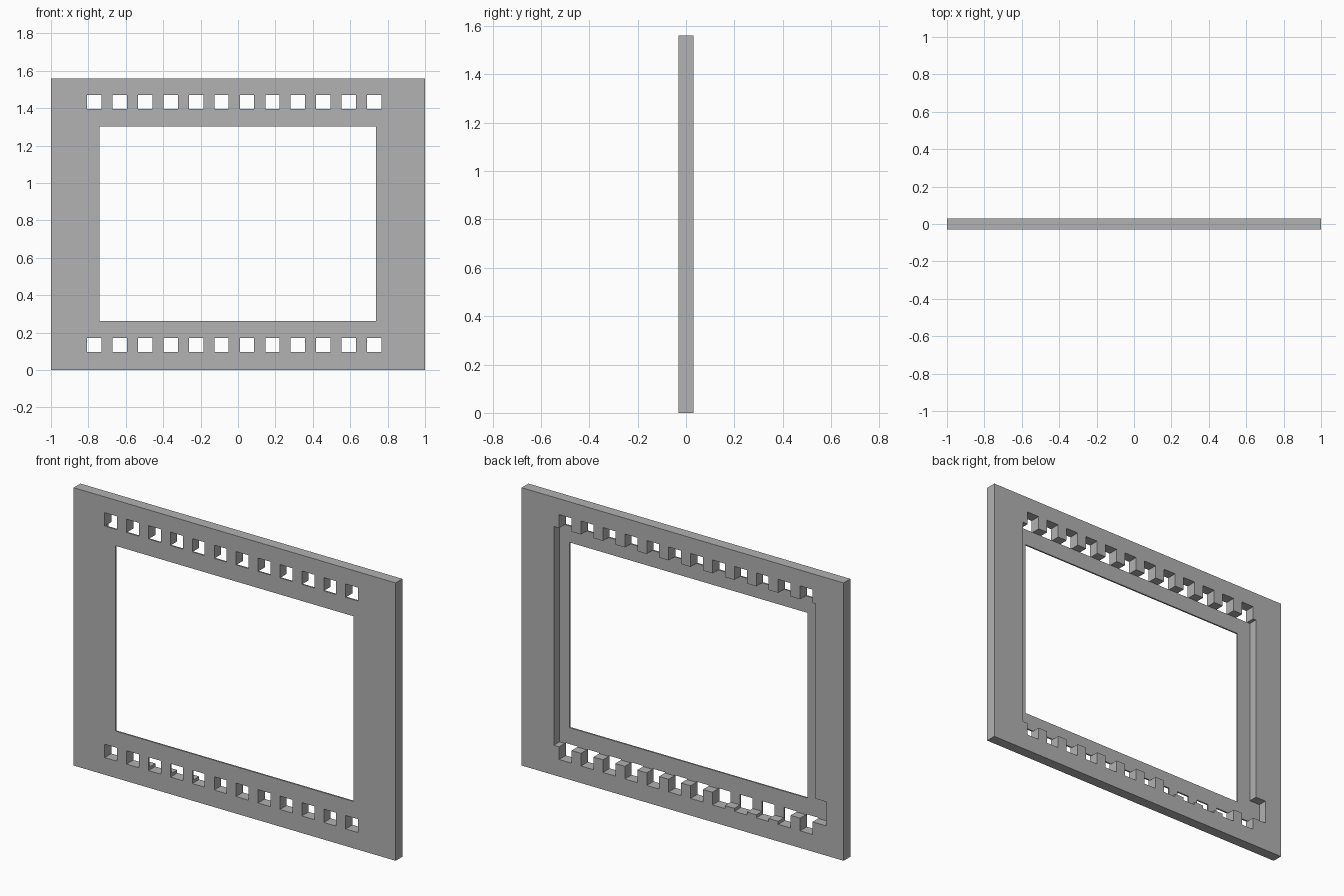
import bpy
import bmesh
import math

cube = bpy.data.objects.get("Cube")
if cube:
    bpy.data.objects.remove(cube, do_unlink=True)

HEIGHT = 1.56
LAYERS = [-0.03, -0.021, 0.03]          # front skin, then deep back body

# Rectangles are (x0, x1, z0, z1)
window = (-0.741, 0.739, 0.263, 1.303)
slots = []
for i in range(12):
    x = -0.807 + i * 0.1361
    for z in (0.096, 1.396):
        slots.append((x, x + 0.077, z, z + 0.075))

through_cuts = [window] + slots
pocket_cuts = [
    (-0.826, 0.80, 0.167, 1.396),       # main rear pocket
    (-0.892, -0.826, 0.167, 0.302),     # side notch of the pocket
    (slots[2][1], slots[8][1], 0.113, 0.167),  # lower notch of the pocket
]


def cut_lines(rects, first, low, high):
    """Sorted grid lines through every rectangle edge."""
    values = [low, high] + [v for r in rects for v in r[first:first + 2]]
    return sorted({round(v, 4) for v in values})


xs = cut_lines(through_cuts + pocket_cuts, 0, -1, 1)
zs = cut_lines(through_cuts + pocket_cuts, 2, 0, HEIGHT)


def is_solid(i, j, k):
    """True where material remains in a cell of the frame."""
    if not (0 <= i < len(xs) - 1 and 0 <= j < 2 and 0 <= k < len(zs) - 1):
        return False
    x = (xs[i] + xs[i + 1]) / 2
    z = (zs[k] + zs[k + 1]) / 2
    cuts = through_cuts + (pocket_cuts if j == 1 else [])
    return not any(r[0] < x < r[1] and r[2] < z < r[3] for r in cuts)


# Frame shell: a face wherever a solid cell meets an empty one
bm = bmesh.new()
verts = {}


def vert(key):
    if key not in verts:
        verts[key] = bm.verts.new((xs[key[0]], LAYERS[key[1]], zs[key[2]]))
    return verts[key]


for i in range(len(xs) - 1):
    for j in range(2):
        for k in range(len(zs) - 1):
            if not is_solid(i, j, k):
                continue
            for axis in range(3):
                for side in (0, 1):
                    near = [i, j, k]
                    near[axis] += 2 * side - 1
                    if is_solid(*near):
                        continue
                    u, v = (axis + 1) % 3, (axis + 2) % 3
                    corners = []
                    for du, dv in ((0, 0), (1, 0), (1, 1), (0, 1)):
                        c = [i, j, k]
                        c[axis] += side
                        c[u] += du
                        c[v] += dv
                        corners.append(vert(tuple(c)))
                    bm.faces.new(corners if side else corners[::-1])

# Merge the flat areas into large clean faces
bmesh.ops.dissolve_limit(bm, angle_limit=math.radians(1),
                         verts=bm.verts[:], edges=bm.edges[:])

mesh = bpy.data.meshes.new("display_frame")
bm.to_mesh(mesh)
bm.free()
frame = bpy.data.objects.new("display_frame", mesh)
bpy.context.collection.objects.link(frame)

# Plain grey finish
grey = bpy.data.materials.new("plain_grey")
grey.use_nodes = True
colour = (0.445, 0.445, 0.445, 1)
grey.diffuse_color = colour
grey.node_tree.nodes["Principled BSDF"].inputs["Base Color"].default_value = colour
mesh.materials.append(grey)
